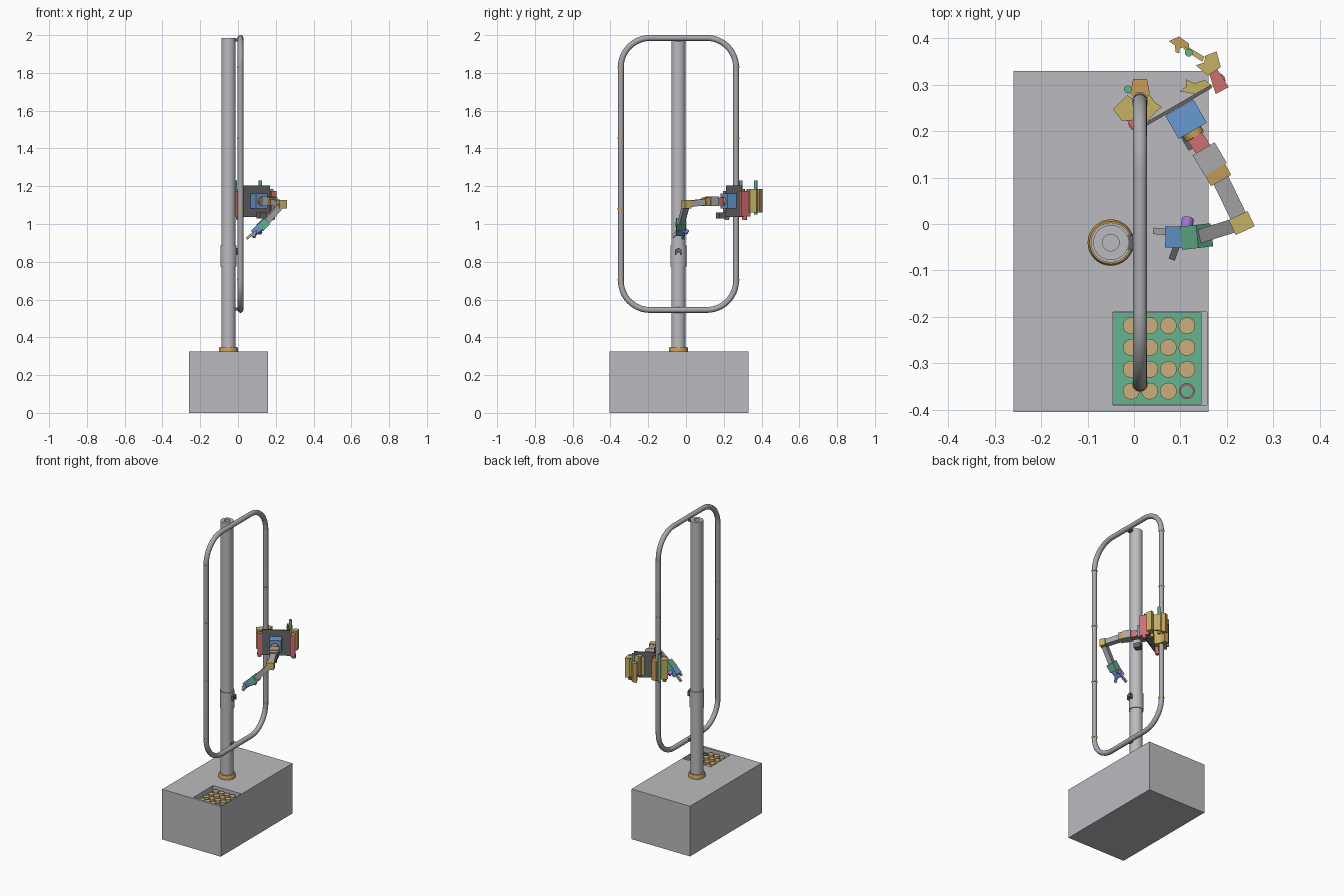
import bpy, bmesh, math
from mathutils import Vector, Matrix

if "Cube" in bpy.data.objects:
    bpy.data.objects.remove(bpy.data.objects["Cube"])


def material(name, r, g, b):
    m = bpy.data.materials.new(name)
    m.use_nodes = True
    m.diffuse_color = (r, g, b, 1)
    m.node_tree.nodes["Principled BSDF"].inputs["Base Color"].default_value = (r, g, b, 1)
    return m


light = material("light grey", .5, .5, .53)
steel = material("steel grey", .4, .4, .42)
dark = material("dark grey", .13, .13, .14)
orange = material("copper orange", .58, .34, .1)
yellow = material("mustard yellow", .56, .45, .13)
red = material("soft red", .62, .16, .17)
blue = material("mid blue", .14, .32, .64)
green = material("sea green", .13, .46, .28)
purple = material("purple", .38, .17, .62)
tan = material("tan", .6, .43, .2)


def finish(name, bm, mat, smooth=False):
    bmesh.ops.recalc_face_normals(bm, faces=bm.faces)
    mesh = bpy.data.meshes.new(name)
    bm.to_mesh(mesh)
    bm.free()
    ob = bpy.data.objects.new(name, mesh)
    bpy.context.collection.objects.link(ob)
    mesh.materials.append(mat)
    if smooth:
        smooth_edges(ob)
    return ob


def smooth_edges(ob):
    bpy.ops.object.select_all(action='DESELECT')
    ob.select_set(True)
    bpy.context.view_layer.objects.active = ob
    bpy.ops.object.shade_smooth_by_angle(angle=math.radians(35))


def box(name, loc, size, mat, turn=0):
    bm = bmesh.new()
    bmesh.ops.create_cube(bm, size=1, matrix=Matrix.Translation(loc)
                          @ Matrix.Rotation(math.radians(turn), 4, 'Z')
                          @ Matrix.Diagonal((*size, 1)))
    return finish(name, bm, mat)


def beam(name, a, b, w, h, mat, round_sides=0):
    """Box or rod running from a to b."""
    a, b = Vector(a), Vector(b)
    frame = Matrix.Translation((a + b) / 2) @ (b - a).to_track_quat('Y', 'Z').to_matrix().to_4x4()
    bm = bmesh.new()
    if round_sides:
        bmesh.ops.create_cone(bm, cap_ends=True, segments=round_sides, radius1=w / 2,
                              radius2=h / 2, depth=(b - a).length,
                              matrix=frame @ Matrix.Rotation(-math.pi / 2, 4, 'X'))
    else:
        bmesh.ops.create_cube(bm, size=1, matrix=frame @ Matrix.Diagonal((w, (b - a).length, h, 1)))
    return finish(name, bm, mat, round_sides > 0)


def prism(name, pts, z0, z1, mat):
    bm = bmesh.new()
    face = bm.faces.new([bm.verts.new((x, y, z0)) for x, y in pts])
    ext = bmesh.ops.extrude_face_region(bm, geom=[face])
    bmesh.ops.translate(bm, vec=(0, 0, z1 - z0),
                        verts=[v for v in ext["geom"] if isinstance(v, bmesh.types.BMVert)])
    return finish(name, bm, mat)


def lathe(name, profile, x, y, mat):
    bm = bmesh.new()
    vs = [bm.verts.new((x + r, y, z)) for r, z in profile]
    es = [bm.edges.new(p) for p in zip(vs, vs[1:])]
    bmesh.ops.spin(bm, geom=vs + es, cent=(x, y, 0), axis=(0, 0, 1), angle=2 * math.pi, steps=32)
    bmesh.ops.remove_doubles(bm, verts=bm.verts, dist=1e-5)
    return finish(name, bm, mat, True)


# Base cabinet with an open pocket for the tray
base = box("base_cabinet", (-.05, -.0375, .1625), (.42, .735, .325), light)
cutter = box("pocket_cutter", (.056, -.29, .325), (.202, .2, .09), light)
cut = base.modifiers.new("pocket", 'BOOLEAN')
cut.operation, cut.solver, cut.object = 'DIFFERENCE', 'EXACT', cutter
bpy.context.view_layer.objects.active = base
bpy.ops.object.modifier_apply(modifier="pocket")
bpy.data.objects.remove(cutter)

# Tray with a grid of pegs and one empty ringed slot
box("tray", (.05, -.29, .287), (.19, .198, .014), green)
for i in range(4):
    for j in range(4):
        x, y = -.006 + .04 * i, -.36 + .047 * j
        if (i, j) == (3, 0):
            lathe("empty_slot_ring", [(.013, .294), (.013, .3), (.017, .3), (.017, .294)], x, y, red)
        else:
            beam("tray_peg", (x, y, .294), (x, y, .312), .036, .036, tan, 24)

# Column, foot collar and sliding sleeve
CX, CY = -.05, -.04
lathe("column", [(0, .32), (.038, .32), (.038, 1.985), (.018, 1.985), (.018, 1.94), (0, 1.94)], CX, CY, light)
lathe("foot_collar", [(.038, .325), (.05, .325), (.05, .342), (.046, .35), (.038, .35)], CX, CY, orange)
lathe("sleeve", [(.037, .775), (.043, .775), (.043, .885), (.037, .885)], CX, CY, light)
beam("sleeve_pin", (-.012, CY, .86), (.006, CY, .86), .026, .026, dark, 16)
for dy in (-.013, .013):
    box("sleeve_hook", (-.001, CY + dy, .85), (.014, .008, .03), dark)
for z in (1.975, .55):
    box("rail_bracket", (-.008, CY, z), (.025, .03, .016), dark)

# Closed rail loop with rounded corners
RX, R, YA, YB, ZA, ZB = .013, .155, -.345, .265, .545, 1.985
path = []
corners = [(YB - R, ZB - R), (YA + R, ZB - R), (YA + R, ZA + R), (YB - R, ZA + R)]
STEPS = 12
for k, (cy, cz) in enumerate(corners):
    for s in range(STEPS + 1):
        t = math.pi / 2 * (k + s / STEPS)
        path.append((RX, cy + R * math.cos(t), cz + R * math.sin(t)))
curve = bpy.data.curves.new("rail_loop", 'CURVE')
curve.dimensions = '3D'
curve.bevel_depth, curve.bevel_resolution = .0155, 4
spline = curve.splines.new('POLY')
spline.points.add(len(path) - 1)
for p, co in zip(spline.points, path):
    p.co = (*co, 1)
spline.use_cyclic_u = True
curve.materials.append(steel)
rail = bpy.data.objects.new("rail_loop", curve)
bpy.context.collection.objects.link(rail)
bpy.ops.object.select_all(action='DESELECT')
rail.select_set(True)
bpy.context.view_layer.objects.active = rail
bpy.ops.object.convert(target='MESH')
smooth_edges(rail)
for y in (YA, YB):
    for k in range(4):
        z = .705 + .375 * k
        beam("rail_joint_ring", (RX, y, z - .004), (RX, y, z + .004), .034, .034, orange, 24)

# Robot back plate and shoulder block
box("back_plate", (.095, .255, 1.12), (.165, .007, .165), dark, 30)
box("shoulder_block", (.112, .226, 1.122), (.07, .058, .078), blue, 30)
box("shoulder_foot", (.125, .185, 1.045), (.04, .04, .03), dark, 30)

# Arm: shoulder to wrist
S, E, W = Vector((.122, .204, 1.12)), Vector((.232, .002, 1.105)), Vector((.143, -.026, 1.005))
beam("shoulder_ring", S, (.131, .188, 1.12), .045, .045, orange, 20)
beam("upper_arm_motor", (.131, .188, 1.12), (.153, .155, 1.12), .036, .042, red)
beam("upper_arm_housing", (.15, .162, 1.12), (.176, .118, 1.12), .055, .05, steel)
beam("upper_arm_collar", (.172, .122, 1.12), (.187, .095, 1.118), .05, .045, orange)
beam("upper_arm_link", (.182, .105, 1.117), E, .036, .034, steel)
box("elbow", E, (.045, .036, .045), yellow, 25)
beam("forearm_link", E, W, .03, .032, steel)
beam("wrist_joint", (.152, -.025, 1.015), (.117, -.029, .98), .05, .045, green)
beam("wrist_block", (.117, -.029, .985), (.08, -.028, .95), .046, .036, blue)
beam("wrist_knob", (.112, -.015, .97), (.116, .01, .955), .026, .026, purple, 12)
beam("finger", (.085, -.018, .955), (.045, -.015, .922), .014, .012, steel)
beam("finger", (.093, -.045, .96), (.083, -.072, .93), .014, .014, steel)

# Closed clamp on the rail
LOW, HIGH = 1.06, 1.185
prism("closed_clamp_mount", [(-.017, .226), (.002, .196), (.024, .21), (.01, .235)], 1.04, 1.175, red)
prism("closed_clamp_left_jaw", [(-.045, .247), (-.015, .278), (-.003, .27), (-.003, .255),
                                (.012, .247), (.002, .224), (-.026, .222)], LOW, HIGH, yellow)
prism("closed_clamp_right_jaw", [(.03, .285), (.045, .262), (.06, .252), (.045, .24),
                                 (.03, .222), (.015, .246), (.029, .257)], LOW, HIGH, yellow)
prism("closed_clamp_pad", [(-.002, .312), (.028, .312), (.034, .282), (.026, .274), (.02, .283),
                           (.006, .283), (0, .274), (-.008, .282)], LOW, HIGH, orange)
beam("closed_clamp_pin", (-.013, .29, 1.05), (-.013, .29, 1.23), .017, .017, green, 12)

# Open clamp on the free side
prism("open_clamp_mount", [(.159, .333), (.174, .342), (.204, .295), (.176, .28)], 1.04, 1.175, red)
prism("open_clamp_outer_jaw", [(.178, .372), (.187, .338), (.159, .32), (.133, .342),
                               (.152, .348), (.153, .362)], LOW, HIGH, yellow)
prism("open_clamp_inner_jaw", [(.099, .286), (.112, .296), (.112, .312), (.13, .303),
                               (.153, .31), (.17, .297), (.133, .28)], LOW, HIGH, yellow)
prism("open_clamp_pad", [(.075, .394), (.097, .404), (.118, .389), (.118, .376), (.108, .381),
                         (.098, .378), (.098, .368), (.09, .37), (.088, .385)], LOW, HIGH, orange)
prism("open_clamp_link", [(.106, .377), (.112, .384), (.152, .36), (.147, .35)], 1.07, 1.175, yellow)
beam("open_clamp_pin", (.118, .369, 1.05), (.118, .369, 1.23), .017, .017, green, 12)

# Lower motors under both clamp mounts
for x, y in ((.003, .216), (.182, .31)):
    beam("clamp_motor", (x, y, 1.022), (x, y, 1.045), .024, .03, red, 12)
